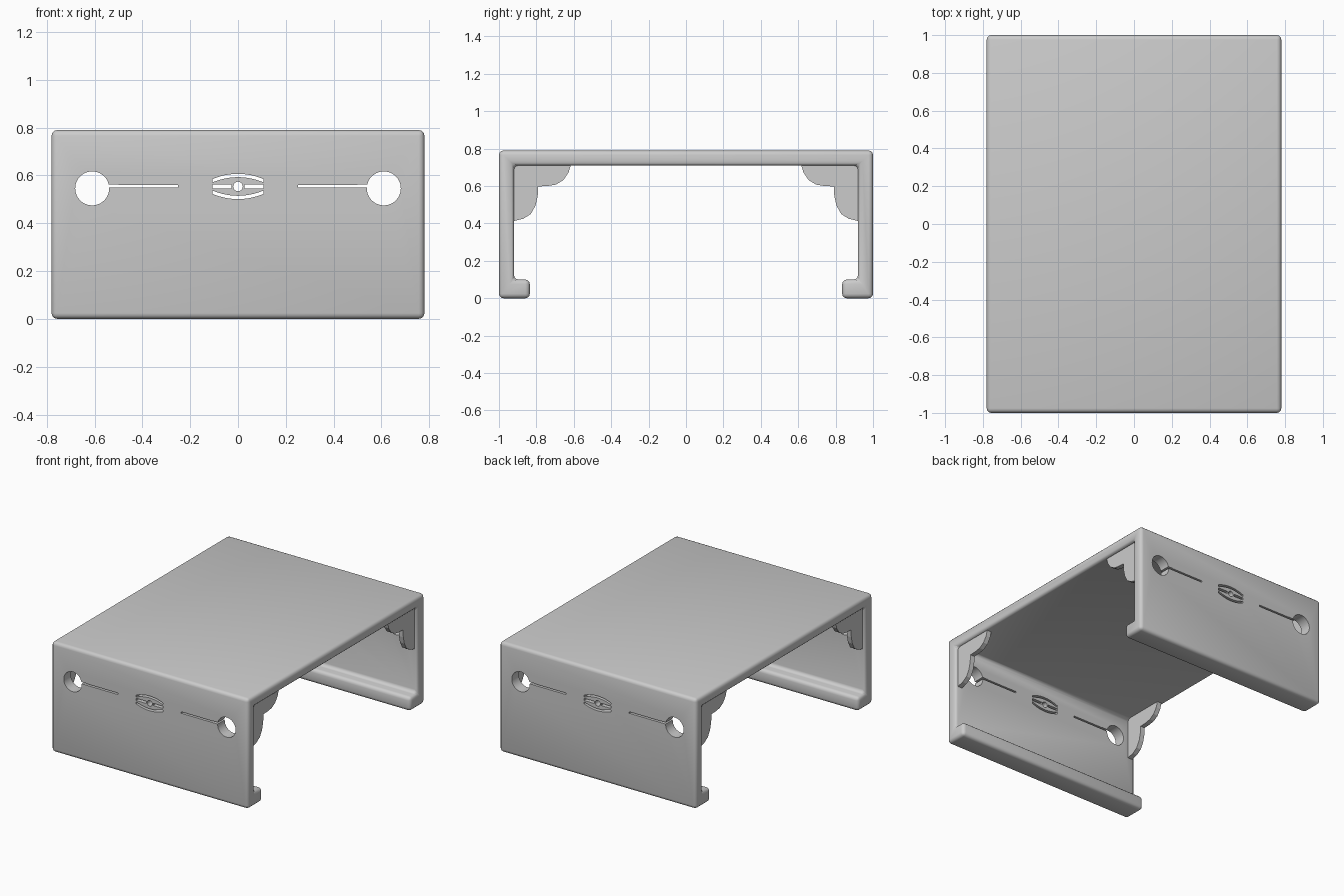
import bpy, bmesh, math
from mathutils import Vector

if "Cube" in bpy.data.objects:
    bpy.data.objects.remove(bpy.data.objects["Cube"])


def prism_object(name, outlines, to_3d, depth):
    """Extrude closed 2D outlines along the vector depth into one mesh object."""
    bm = bmesh.new()
    for outline in outlines:
        face = bm.faces.new([bm.verts.new(to_3d(a, b)) for a, b in outline])
        ext = bmesh.ops.extrude_face_region(bm, geom=[face])
        moved = [v for v in ext["geom"] if isinstance(v, bmesh.types.BMVert)]
        bmesh.ops.translate(bm, verts=moved, vec=depth)
    bmesh.ops.recalc_face_normals(bm, faces=bm.faces)
    mesh = bpy.data.meshes.new(name)
    bm.to_mesh(mesh)
    bm.free()
    obj = bpy.data.objects.new(name, mesh)
    bpy.context.collection.objects.link(obj)
    return obj


def activate(obj):
    bpy.ops.object.select_all(action='DESELECT')
    obj.select_set(True)
    bpy.context.view_layer.objects.active = obj


def arc(cx, cz, r, start, end, n):
    return [(cx + r * math.cos(start + (end - start) * i / n),
             cz + r * math.sin(start + (end - start) * i / n)) for i in range(n + 1)]


HALF_X, TOP = 0.78, 0.79

# Channel shell: half profile (y, z) with inward lip, mirrored and extruded along x
half = [(1, TOP), (1, 0), (0.835, 0), (0.835, 0.10), (0.92, 0.10), (0.92, 0.71)]
profile = half + [(-y, z) for y, z in reversed(half)]
shell = prism_object("channel_shell", [profile],
                     lambda y, z: (-HALF_X, y, z), Vector((2 * HALF_X, 0, 0)))
activate(shell)
bevel = shell.modifiers.new("Rounded edges", 'BEVEL')
bevel.width, bevel.segments = 0.024, 3
bevel.limit_method = 'ANGLE'
bpy.ops.object.modifier_apply(modifier=bevel.name)

# Keyhole openings: round hole with a slim slot toward the middle
cuts = []
CZ = 0.546
a0 = math.asin(0.004 / 0.071)
a1 = math.asin(0.017 / 0.071)
keyhole = arc(-0.61, CZ, 0.071, a1, 2 * math.pi + a0, 48)
keyhole += [(-0.25, CZ + 0.004), (-0.25, CZ + 0.015), (-0.50, CZ + 0.015), (-0.50, CZ + 0.017)]
cuts += [keyhole, [(-x, z) for x, z in keyhole]]

# Central vent: round hole, side slots, and bowed slots above and below
VZ = 0.554
cuts.append(arc(0, VZ, 0.02, 0, 2 * math.pi * 23 / 24, 23))
for s in (-1, 1):
    cuts.append([(s * 0.107, VZ - 0.008), (s * 0.027, VZ - 0.008),
                 (s * 0.027, VZ + 0.008), (s * 0.107, VZ + 0.008)])
    xs = [0.107 * i / 6 for i in range(-6, 7)]
    outer = [(x, VZ + s * (0.053 - 0.022 * (x / 0.107) ** 2)) for x in xs]
    inner = [(x, VZ + s * (0.039 - 0.022 * (x / 0.107) ** 2)) for x in xs]
    cuts.append(outer + inner[::-1])

cutter = prism_object("wall_cutter", cuts, lambda x, z: (x, -1.2, z), Vector((0, 2.4, 0)))
cutter.hide_render = True
activate(shell)
boolean = shell.modifiers.new("Wall openings", 'BOOLEAN')
boolean.operation, boolean.solver, boolean.object = 'DIFFERENCE', 'EXACT', cutter
bpy.ops.object.modifier_apply(modifier=boolean.name)
bpy.data.objects.remove(cutter, do_unlink=True)
activate(shell)
bpy.ops.object.shade_smooth_by_angle(angle=math.radians(35))

# Scalloped corner brackets near both open ends, sunk slightly into the shell
scallop = [(0.615, 0.74), (0.615, 0.715), (0.628, 0.672), (0.655, 0.632), (0.695, 0.608),
           (0.74, 0.60), (0.79, 0.598), (0.793, 0.545), (0.805, 0.495), (0.83, 0.45),
           (0.87, 0.425), (0.92, 0.413), (0.95, 0.413), (0.95, 0.74)]
for sx, end in ((-1, "left"), (1, "right")):
    for sy, side in ((-1, "front"), (1, "back")):
        prism_object(f"corner_bracket_{side}_{end}", [[(sy * y, z) for y, z in scallop]],
                     lambda y, z: (sx * 0.755, y, z), Vector((-sx * 0.035, 0, 0)))
